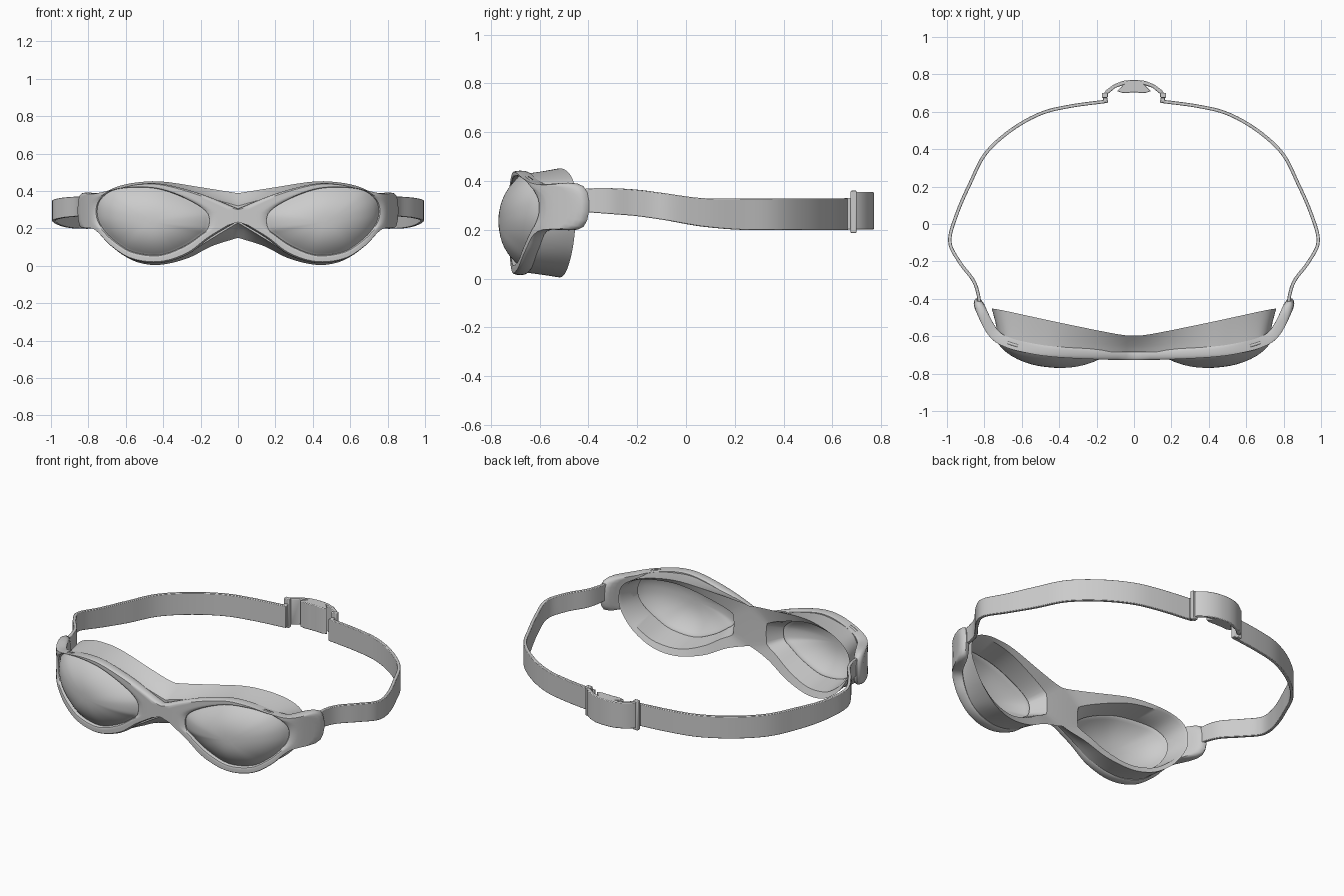
import bpy, bmesh, math
from mathutils import Vector

if "Cube" in bpy.data.objects:
    bpy.data.objects.remove(bpy.data.objects["Cube"])

grey = bpy.data.materials.new("light grey")
grey.diffuse_color = (0.6, 0.6, 0.6, 1)
grey.use_nodes = True
grey.node_tree.nodes["Principled BSDF"].inputs["Base Color"].default_value = grey.diffuse_color
SPAN, CLOSE = 5, 8


def spline(pts, n=SPAN, closed=False):
    """Catmull-Rom curve through points of any dimension."""
    p = [Vector(q) for q in pts]
    c = len(p)
    out = []
    for i in range(c if closed else c - 1):
        if closed:
            a, b, d, e = p[i - 1], p[i], p[(i + 1) % c], p[(i + 2) % c]
        else:
            b, d = p[i], p[i + 1]
            a = p[i - 1] if i else b * 2 - d
            e = p[i + 2] if i + 2 < c else d * 2 - b
        steps = CLOSE if closed and i == c - 1 else n
        for k in range(steps):
            t = k / steps
            out.append(0.5 * (2 * b + (d - a) * t + (2 * a - 5 * b + 4 * d - e) * t * t
                              + (3 * b - a - 3 * d + e) * t ** 3))
    return out if closed else out + [p[-1]]


def half_outline(pts):
    """Open spline closed by a straight run on the mirror plane."""
    o = spline(pts)
    return o + [o[-1].lerp(o[0], k / CLOSE) for k in range(1, CLOSE)]


def lookup(pts):
    s = spline(pts, 16)

    def f(x):
        for a, b in zip(s, s[1:]):
            if x <= b[0]:
                break
        return a[1] + (b[1] - a[1]) * (x - a[0]) / (b[0] - a[0])
    return f


def finish(name, bm, mirror=False, bevel=0):
    bmesh.ops.remove_doubles(bm, verts=bm.verts, dist=1e-5)
    bmesh.ops.recalc_face_normals(bm, faces=bm.faces)
    me = bpy.data.meshes.new(name)
    bm.to_mesh(me)
    bm.free()
    ob = bpy.data.objects.new(name, me)
    bpy.context.collection.objects.link(ob)
    me.materials.append(grey)
    bpy.ops.object.select_all(action='DESELECT')
    ob.select_set(True)
    bpy.context.view_layer.objects.active = ob
    bpy.ops.object.shade_smooth_by_angle(angle=math.radians(42))
    if bevel:
        m = ob.modifiers.new("bevel", 'BEVEL')
        m.width, m.segments = bevel, 2
    if mirror:
        m = ob.modifiers.new("mirror", 'MIRROR')
        m.merge_threshold = 0.0005
    return ob


def loft(rings, closed_rings=False, ring_loop=True):
    """Quads between rings; quads lying on the mirror plane are left out."""
    bm = bmesh.new()
    vs = [[bm.verts.new(p) for p in r] for r in rings]
    n = len(vs[0])
    for i in range(len(vs) if closed_rings else len(vs) - 1):
        a, b = vs[i], vs[(i + 1) % len(vs)]
        for j in range(n if ring_loop else n - 1):
            q = [a[j], a[(j + 1) % n], b[(j + 1) % n], b[j]]
            if max(v.co.x for v in q) > 1e-5:
                bm.faces.new(q)
    return bm


# Plan curves: the wrap of the frame and the back edge of the face seal
wrap = lookup([(-.4, -.685), (0, -.70), (.4, -.685), (.6, -.655), (.7, -.622),
               (.75, -.585), (.79, -.52), (.835, -.42)])
seal_back = lookup([(-.1, -.587), (0, -.597), (.1, -.587), (.4, -.527), (.7, -.462), (.78, -.45)])


def place(p, off):
    """Outline point (x, z) put on the wrap, moved forward by off."""
    x = p[0]
    s = (wrap(x + .01) - wrap(x - .01)) / .02 if x > 1e-4 else 0
    n = math.hypot(s, 1)
    return Vector((x + off * s / n, wrap(x) - off / n, p[1]))


# Right-half front outlines, from bridge bottom round the outside to bridge top
hole = spline([(.158, .205), (.20, .165), (.29, .105), (.42, .058), (.56, .075), (.65, .13),
               (.71, .19), (.742, .255), (.742, .325), (.71, .375), (.65, .408), (.53, .42),
               (.40, .405), (.25, .345), (.162, .28)], closed=True)
# make the eye ring match the outer rings, whose spline ends on the bridge top
frame_out = half_outline([(0, .24), (.15, .15), (.27, .06), (.42, .015), (.57, .035), (.68, .11),
                          (.755, .195), (.835, .212), (.835, .378), (.75, .388), (.66, .408),
                          (.53, .437), (.40, .437), (.20, .385), (0, .305)])
seal_front = half_outline([(0, .23), (.15, .14), (.28, .06), (.42, .025), (.56, .045), (.64, .09),
                           (.70, .16), (.735, .24), (.735, .33), (.70, .385), (.64, .41),
                           (.53, .425), (.40, .425), (.20, .375), (0, .32)])
seal_rear = half_outline([(0, .15), (.14, .105), (.27, .04), (.42, .005), (.54, .02), (.63, .07),
                          (.70, .14), (.755, .24), (.755, .33), (.72, .385), (.64, .425),
                          (.53, .447), (.40, .45), (.20, .42), (0, .388)])

# Front frame with side arms
edge = [(0, 0), (.03, .014), (.09, .023), (.18, .028), (.32, .028), (.46, .028),
        (.6, .028), (.75, .028), (.9, .026), (1, .018)]
rings = []
for t, o in edge + [(t, -o) for t, o in reversed(edge[1:])]:
    ring = []
    for a, b in zip(frame_out, hole):
        p = a.lerp(b, t)
        if a[0] < 1e-5 and t < .2:
            p[0] = 0
        ring.append(place(p, o))
    rings.append(ring)
finish("front_frame", loft(rings, True), mirror=True)

# Soft face seal behind the frame
mid = Vector((.46, .235))
inner = [a.lerp(b, .7) for a, b in zip(seal_rear, hole)]
eye = [mid + (p - mid) * .97 for p in hole]


def rear(p, off=0):
    return Vector((p[0], seal_back(p[0]) - off, p[1]))


front_r = [place(p, -.015) for p in seal_front]
rear_r = [rear(p) for p in seal_rear]
# gently flared skirt between the front and rear edges
skirt = []
for k in range(1, 5):
    t = k / 5
    skirt.append([Vector((a.x + (b.x - a.x) * t ** 1.2, a.y + (b.y - a.y) * t,
                          a.z + (b.z - a.z) * t ** 1.2)) for a, b in zip(front_r, rear_r)])
seal = [front_r] + skirt + [rear_r, [rear(p, .015) for p in inner], [place(p, -.012) for p in eye]]
finish("face_seal", loft(seal, True), mirror=True)

# Domed lenses
rings = []
for k in range(13):
    r = 1.02 * math.cos(k / 12 * math.pi / 2) if k < 12 else .004
    rings.append([place(mid + (p - mid) * r, .008 + .078 * (1 - min(r, 1) ** 2.5)) for p in hole])
bm = loft(rings)
bm.faces.new([v for v in bm.verts][-len(hole):])
lens = finish("lens", bm, mirror=True)
m = lens.modifiers.new("thickness", 'SOLIDIFY')
m.thickness, m.offset = .014, -1

# Head strap: x, y, centre height, half width
path = spline([(.825, -.45, .32, .045), (.832, -.38, .32, .05), (.86, -.30, .317, .053),
               (.935, -.20, .31, .054), (.985, -.09, .295, .055), (.945, .06, .272, .058),
               (.875, .22, .264, .064), (.795, .375, .264, .065), (.66, .50, .264, .065),
               (.50, .59, .264, .065), (.34, .63, .264, .065), (.14, .657, .264, .065)], 6)
sections = []
for i, p in enumerate(path):
    d = path[min(i + 1, len(path) - 1)] - path[max(i - 1, 0)]
    n = Vector((d[1], -d[0], 0)).normalized() * .009
    c, up = Vector(p[:3]), Vector((0, 0, p[3]))
    sections.append([c + n + up, c - n + up, c - n - up, c + n - up])
bm = loft(sections)
bm.faces.new([v for v in bm.verts][:4])
bm.faces.new([v for v in bm.verts][-4:])
finish("head_strap", bm, mirror=True, bevel=.003)


def extrude_plan(name, pts, z0, z1, mirror):
    bm = bmesh.new()
    f = bm.faces.new([bm.verts.new((x, y, z0)) for x, y in pts])
    g = bmesh.ops.extrude_face_region(bm, geom=[f])
    bmesh.ops.translate(bm, vec=(0, 0, z1 - z0),
                        verts=[v for v in g["geom"] if isinstance(v, bmesh.types.BMVert)])
    return finish(name, bm, mirror=mirror, bevel=.004)


# Rear buckle: arched plate with side slots, end bars and strap hooks
half = [(.165, .692), (.15, .715), (.11, .745), (.06, .765), (.02, .77)]
under = [(.02, .702), (.06, .70), (.09, .71), (.06, .742), (.10, .728), (.14, .695)]
plan = half + [(-x, y) for x, y in reversed(half)] + [(-x, y) for x, y in under[::-1]] + under
extrude_plan("buckle_plate", plan, .2, .355, False)
extrude_plan("buckle_bar", [(.14, .675), (.172, .675), (.172, .70), (.14, .70)], .187, .36, True)
extrude_plan("strap_hook", [(.14, .648), (.165, .65), (.165, .69), (.145, .69)], .2, .33, True)
